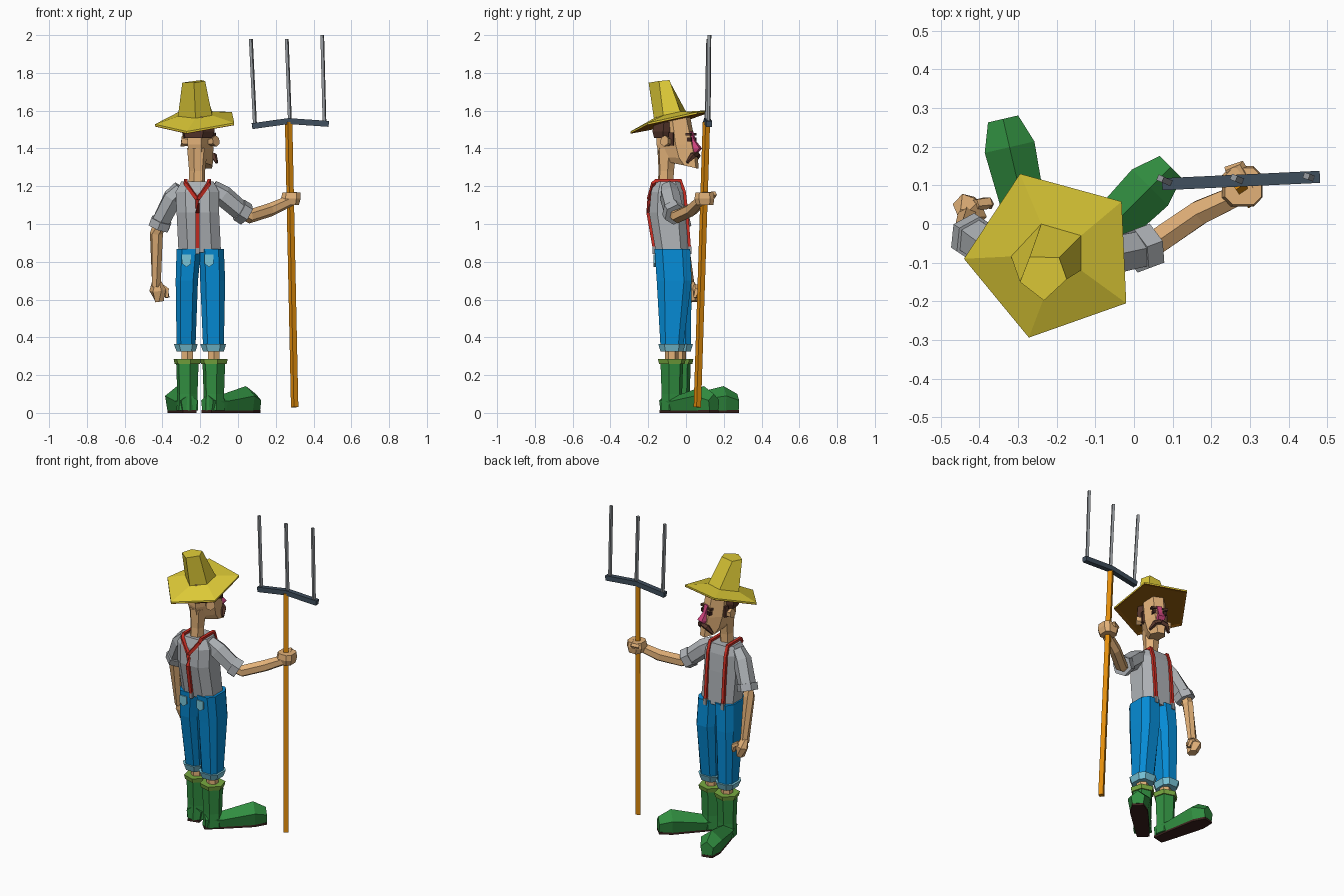
import bpy, bmesh, math
from mathutils import Vector, Matrix

if "Cube" in bpy.data.objects:
    bpy.data.objects.remove(bpy.data.objects["Cube"])


def mat(name, r, g, b):
    m = bpy.data.materials.new(name)
    m.diffuse_color = [(c / 255) ** 2.2 for c in (r, g, b)] + [1]
    m.use_nodes = True
    m.node_tree.nodes["Principled BSDF"].inputs["Base Color"].default_value = m.diffuse_color
    return m


SKIN = mat("skin", 226, 176, 120)
BLUE = mat("denim", 14, 138, 212)
PALE = mat("pale_denim", 120, 195, 215)
GREEN = mat("boot_green", 52, 140, 66)
LIME = mat("boot_lime", 120, 168, 66)
DARK = mat("sole_brown", 60, 38, 34)
STRAW = mat("straw", 222, 202, 58)
SHADE = mat("straw_underside", 135, 85, 20)
HAIR = mat("hair_brown", 88, 58, 48)
RED = mat("red", 205, 50, 40)
PINK = mat("nose_pink", 205, 70, 125)
WOOD = mat("wood", 226, 140, 20)
STEEL = mat("dark_steel", 66, 80, 94)
SHIRT = mat("shirt_grey", 172, 176, 180)
TINE = mat("tine_grey", 150, 154, 158)


def loft(name, rings, material, xf=Matrix()):
    """Skin a stack of equal-length rings into a closed flat-shaded solid."""
    bm = bmesh.new()
    vs = [[bm.verts.new(xf @ Vector(p)) for p in r] for r in rings]
    n = len(rings[0])
    for a, b in zip(vs, vs[1:]):
        for i in range(n):
            bm.faces.new((a[i], a[(i + 1) % n], b[(i + 1) % n], b[i]))
    bm.faces.new(vs[0][::-1])
    bm.faces.new(vs[-1])
    bmesh.ops.recalc_face_normals(bm, faces=bm.faces)
    me = bpy.data.meshes.new(name)
    bm.to_mesh(me)
    bm.free()
    ob = bpy.data.objects.new(name, me)
    bpy.context.collection.objects.link(ob)
    me.materials.append(material)
    return ob


def limb(name, path, radii, material, n=6, flat=1.0, rot=None, xf=Matrix()):
    """Polygonal tube along a path with a radius per point."""
    p = [Vector(q) for q in path]
    rot = math.pi / n if rot is None else rot
    rings = []
    for i, c in enumerate(p):
        d = p[min(i + 1, len(p) - 1)] - p[max(i - 1, 0)]
        q = d.to_track_quat('Z', 'Y')
        rings.append([c + q @ Vector((radii[i] * math.cos(rot + 2 * math.pi * k / n),
                                      radii[i] * flat * math.sin(rot + 2 * math.pi * k / n), 0))
                      for k in range(n)])
    return loft(name, rings, material, xf)


def octo(x0, x1, y0, y1, z, c=0.22):
    """Chamfered rectangle ring at height z."""
    u, v = (x1 - x0) * c, (y1 - y0) * c
    return [(x0 + u, y0, z), (x1 - u, y0, z), (x1, y0 + v, z), (x1, y1 - v, z),
            (x1 - u, y1, z), (x0 + u, y1, z), (x0, y1 - v, z), (x0, y0 + v, z)]


def box(name, c, s, material, xf=Matrix()):
    x, y, z = c
    a, b, h = (k / 2 for k in s)
    ring = lambda w: [(x - a, y - b, w), (x + a, y - b, w), (x + a, y + b, w), (x - a, y + b, w)]
    return loft(name, [ring(z - h), ring(z + h)], material, xf)


# Torso, legs, boots
loft("shirt", [octo(-.315, -.09, -.16, .012, .85), octo(-.325, -.1, -.195, .0, 1.06),
               octo(-.33, -.1, -.185, -.01, 1.17), octo(-.3, -.13, -.165, -.025, 1.225)], SHIRT)


def foot_ring(d, w, z0, z1):
    return [(-w * .8, d, z0), (w * .8, d, z0), (w, d, z0 + (z1 - z0) * .6),
            (0, d, z1), (-w, d, z0 + (z1 - z0) * .6)]


# per side: waist x range, hip x range, hem x range, ankle centre, toe angle
for side, waist, hip, hem, (ax, ay), yaw in (
        ("left", (-.325, -.195), (-.33, -.212), (-.325, -.225), (-.268, -.035), 13),
        ("right", (-.205, -.075), (-.2, -.068), (-.185, -.075), (-.128, -.075), -45)):
    loft(side + "_trouser_leg", [octo(*hem, ay - .06, ay + .06, .35),
                                 octo(*hip, -.155, .03, .7), octo(*waist, -.167, .022, .868)], BLUE)
    loft(side + "_trouser_cuff", [octo(hem[0], hem[1], ay - .06, ay + .06, .325),
                                  octo(hem[0] - .015, hem[1] + .012, ay - .072, ay + .072, .365)], PALE)
    limb(side + "_shin", [(ax, ay, .24), (ax, ay, .36)], [.035, .035], SKIN)
    foot = Matrix.Translation((ax, ay, 0)) @ Matrix.Rotation(math.radians(yaw), 4, 'Z')
    limb(side + "_boot_shaft", [(0, 0, .012), (0, 0, .1), (0, 0, .265)], [.06, .056, .062], GREEN, xf=foot)
    limb(side + "_boot_rim", [(0, 0, .258), (0, 0, .285)], [.07, .076], LIME, xf=foot)
    loft(side + "_boot_foot", [foot_ring(-.05, .045, .012, .1), foot_ring(.05, .055, .012, .095),
                               foot_ring(.24, .066, .012, .142), foot_ring(.315, .04, .015, .1)], GREEN, foot)
    loft(side + "_boot_sole", [[(-w, d, 0), (w, d, 0), (w, d, .014), (-w, d, .014)]
                               for d, w in ((-.055, .036), (.05, .044), (.24, .053), (.315, .033))], DARK, foot)

# Back pockets: pointed patches
for name, x in (("left_pocket", -.272), ("right_pocket", -.153)):
    loft(name, [[(x - .024, y, .838), (x + .024, y, .838), (x + .024, y, .79), (x, y, .772), (x - .024, y, .79)]
                for y in (-.171, -.155)], PALE)

# Suspenders: single strap up the back, split over the shoulders, two down the front
limb("back_strap", [(-.215, -.164, .86), (-.215, -.199, 1.06), (-.215, -.194, 1.13)],
     [.015] * 3, RED, 4)
for s, name in ((-1, "left_strap"), (1, "right_strap")):
    x = -.215 + s * .062
    limb(name, [(-.215, -.196, 1.13), (x, -.172, 1.215), (x, -.16, 1.23), (x, -.028, 1.23),
                (x, -.01, 1.17), (x, .003, 1.06), (x, .018, .86)], [.013] * 7, RED, 4)
    box(name + "_clip", (x, .02, .86), (.022, .018, .04), TINE)
box("back_strap_clip", (-.215, -.168, .86), (.022, .018, .04), TINE)

# Hanging arm
limb("left_sleeve", [(-.3, -.09, 1.19), (-.345, -.08, 1.14), (-.415, -.035, 1.0)], [.045, .055, .053], SHIRT)
limb("left_sleeve_cuff", [(-.405, -.042, 1.02), (-.42, -.032, .98)], [.062, .062], SHIRT)
limb("left_forearm", [(-.41, -.04, 1.02), (-.432, -.025, .95), (-.432, .02, .67)], [.036, .035, .026], SKIN)
limb("left_hand", [(-.432, .02, .695), (-.425, .035, .65), (-.415, .038, .59)], [.026, .05, .034], SKIN, flat=.75)
limb("left_thumb", [(-.41, .05, .67), (-.38, .055, .65), (-.375, .05, .61)], [.016, .017, .013], SKIN, 5)

# Arm reaching for the fork
limb("right_sleeve", [(-.14, -.09, 1.19), (-.08, -.085, 1.15), (.02, -.065, 1.065)], [.045, .056, .053], SHIRT)
limb("right_sleeve_cuff", [(.005, -.07, 1.075), (.045, -.055, 1.05)], [.062, .062], SHIRT)
limb("right_forearm", [(.0, -.07, 1.07), (.06, -.045, 1.04), (.17, .03, 1.075), (.28, .08, 1.125)],
     [.035, .037, .036, .03], SKIN)
loft("right_fist", [octo(.24, .322, .055, .145, 1.1), octo(.228, .332, .045, .15, 1.135),
                    octo(.235, .33, .05, .145, 1.168)], SKIN)
limb("right_thumb", [(.315, .07, 1.15), (.27, .15, 1.155), (.24, .135, 1.15)], [.018, .018, .014], SKIN, 5)

# Pitchfork
limb("fork_handle", [(.3, .06, .03), (.268, .108, 1.54)], [.02, .02], WOOD, 4)
limb("fork_bar", [(.075, .103, 1.518), (.268, .112, 1.545), (.48, .122, 1.53)], [.022] * 3, STEEL, 4)
for name, a, b in (("left_tine", (.09, .108, 1.52), (.068, .118, 1.98)),
                   ("middle_tine", (.275, .113, 1.54), (.258, .12, 1.98)),
                   ("right_tine", (.458, .12, 1.53), (.446, .124, 2.0))):
    limb(name, [a, b], [.011, .011], TINE, 4)

# Head, in a local frame turned toward +x; local +y is the face direction
H = Matrix.Translation((-.215, -.1, 0)) @ Matrix.Rotation(math.radians(-20), 4, 'Z')


def head_ring(w, back, front, z, tilt=0):
    m = front - (front - back) * .4
    return [(-w * .6, back, z + tilt), (w * .6, back, z + tilt), (w, m, z + tilt / 2),
            (w * .45, front, z), (-w * .45, front, z), (-w, m, z + tilt / 2)]


limb("neck", [(0, -.01, 1.18), (0, -.005, 1.28), (0, .0, 1.4)], [.045, .043, .055], SKIN, xf=H)
loft("head", [head_ring(.045, .03, .17, 1.295, .03), head_ring(.055, -.03, .165, 1.345, .01),
              head_ring(.066, -.045, .15, 1.42), head_ring(.07, -.045, .118, 1.57)], SKIN, H)
loft("hair", [head_ring(.08, -.056, .05, 1.455), head_ring(.092, -.062, .06, 1.49),
              head_ring(.088, -.055, .06, 1.54)], HAIR, H)
loft("nose", [[(-w, .1, z), (w, .1, z), (w * .8, y, z), (-w * .8, y, z)]
              for w, y, z in ((.02, .165, 1.375), (.027, .19, 1.4), (.015, .158, 1.44), (.02, .142, 1.49))], PINK, H)
for s, name in ((-1, "left"), (1, "right")):
    limb(name + "_ear", [(s * .06, .035, 1.435), (s * .098, .02, 1.44)], [.022, .03], SKIN, 6, xf=H)
    box(name + "_sideburn", (s * .07, .05, 1.45), (.016, .025, .07), HAIR, H)
    box(name + "_eye", (s * .032, .138, 1.447), (.022, .022, .022), DARK, H)
    box(name + "_eyebrow", (s * .034, .135, 1.475), (.034, .024, .012), HAIR, H)
    limb(name + "_moustache", [(0, .166, 1.372), (s * .035, .158, 1.362), (s * .06, .135, 1.325)],
         [.016, .018, .008], HAIR, 5, xf=H)

# Straw hat: tilted five-sided brim and leaning crown
crown_top = [(-.27, -.085, 1.752), (-.194, -.087, 1.762), (-.174, -.143, 1.757),
             (-.233, -.198, 1.748), (-.295, -.15, 1.748)]
crown_base = [(-.24, .0, 1.595), (-.137, -.03, 1.595), (-.137, -.12, 1.575),
              (-.225, -.17, 1.56), (-.318, -.084, 1.57)]
brim = [(-.295, .13, 1.603), (-.032, .058, 1.593), (-.02, -.205, 1.535), (-.272, -.294, 1.49), (-.44, -.09, 1.528)]
drop = lambda ring, d: [(x, y, z - d) for x, y, z in ring]
loft("hat", [crown_top, crown_base, brim, drop(brim, .008), drop(crown_base, .012)], STRAW)
loft("hat_underside", [drop(crown_base, .013), drop(crown_base, .016), drop(brim, .012), drop(brim, .008)], SHADE)
